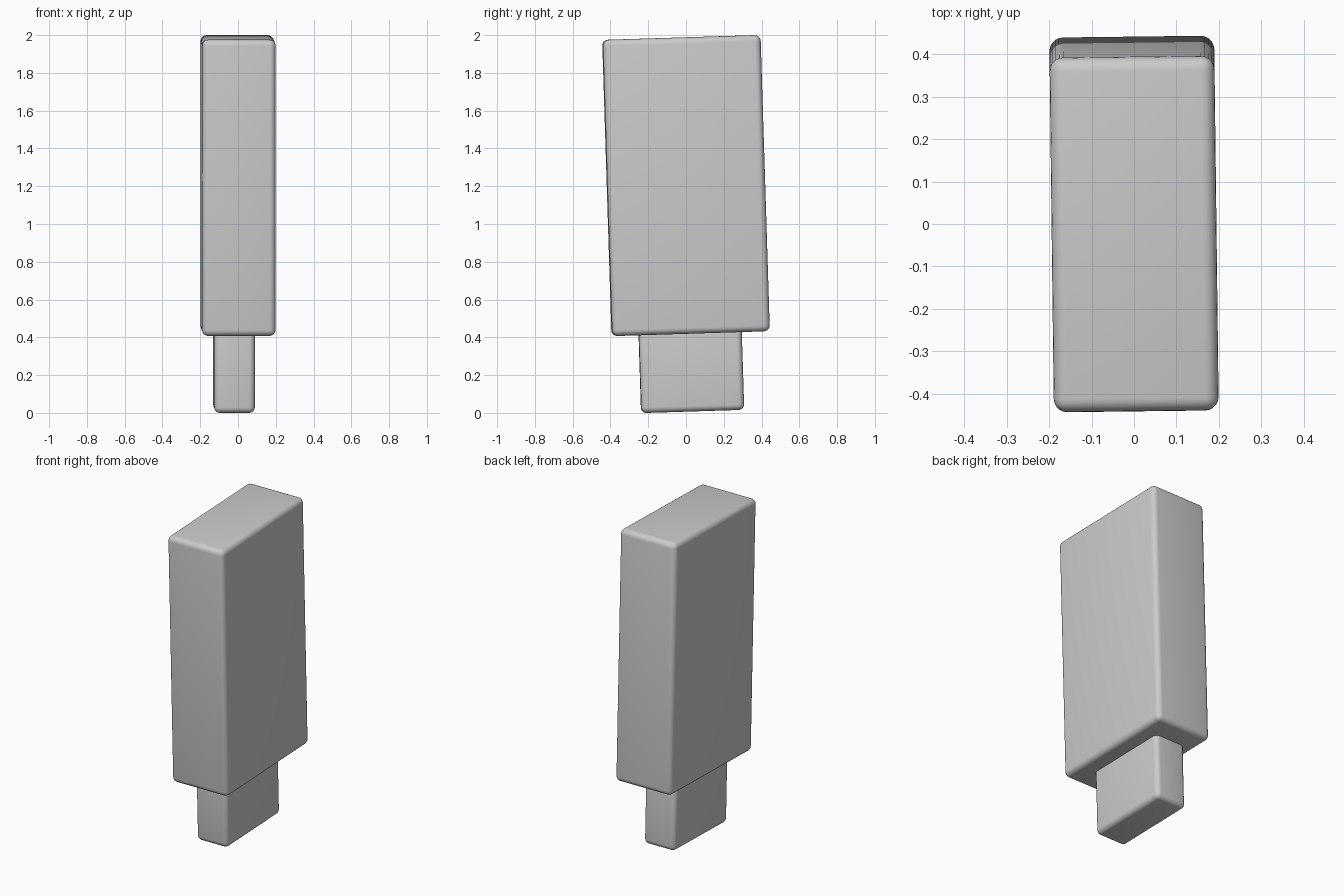
import bpy
from math import radians

if "Cube" in bpy.data.objects:
    bpy.data.objects.remove(bpy.data.objects["Cube"])

TILT = (radians(1.8), 0, radians(0.7))


def rounded_box(name, size, centre, radius):
    bpy.ops.mesh.primitive_cube_add(size=1, location=centre, rotation=TILT)
    ob = bpy.context.object
    ob.name = name
    ob.scale = size
    bpy.ops.object.transform_apply(location=False, rotation=False, scale=True)
    bevel = ob.modifiers.new("rounded_edges", 'BEVEL')
    bevel.width = radius
    bevel.segments = 5
    bpy.ops.object.modifier_apply(modifier=bevel.name)
    bpy.ops.object.shade_smooth_by_angle(angle=radians(40))
    return ob


# Large upper block
rounded_box("body", (0.388, 0.835, 1.569), (0, 0, 1.2035), 0.032)

# Smaller block below, its top sunk slightly into the body
rounded_box("plug", (0.215, 0.545, 0.45), (-0.021, 0.028, 0.2325), 0.03)
